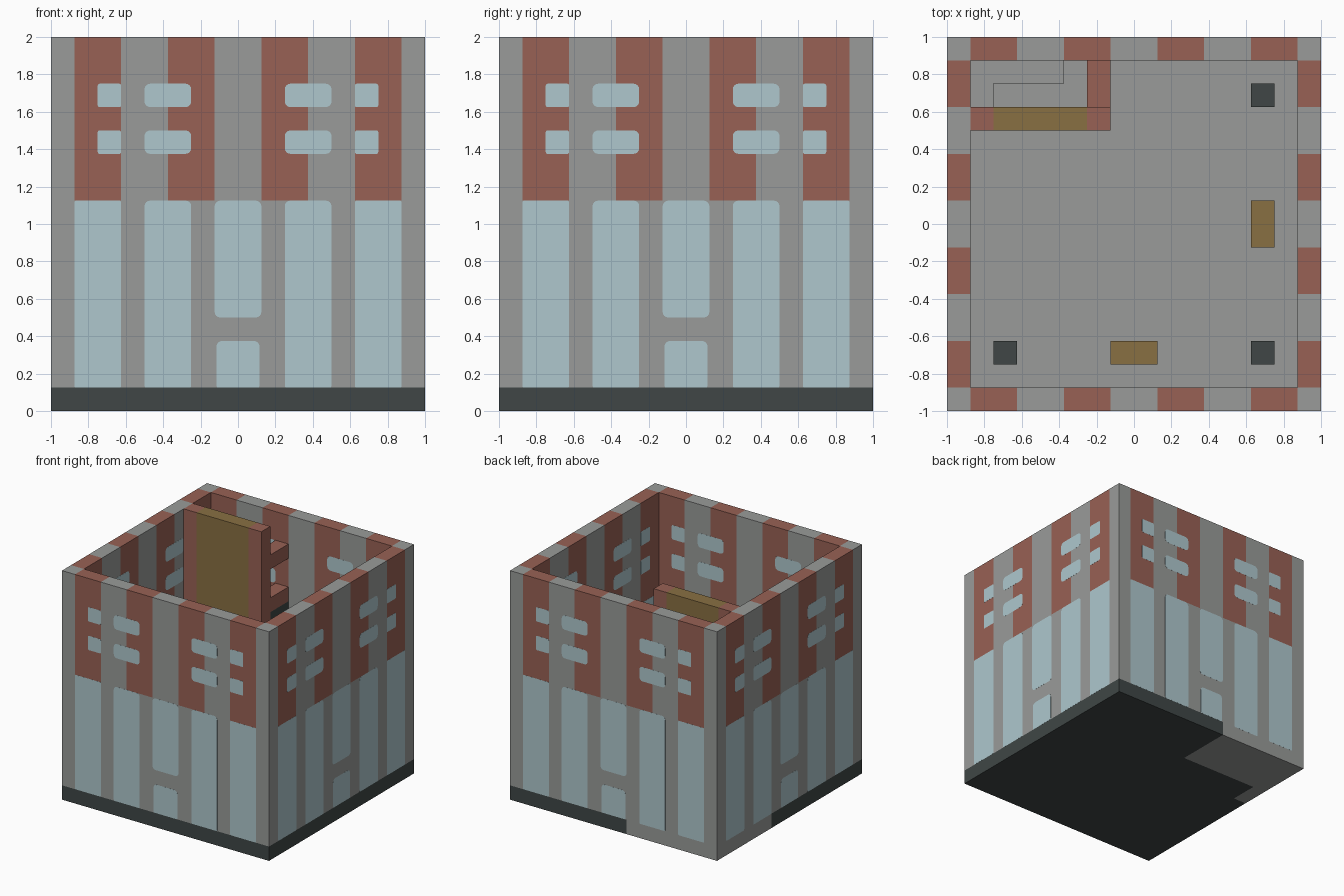
import bpy, bmesh, math
from mathutils import Matrix, Vector

if "Cube" in bpy.data.objects:
    bpy.data.objects.remove(bpy.data.objects["Cube"], do_unlink=True)


def material(name, r, g, b):
    m = bpy.data.materials.new(name)
    m.use_nodes = True
    m.diffuse_color = (r, g, b, 1)
    m.node_tree.nodes["Principled BSDF"].inputs["Base Color"].default_value = (r, g, b, 1)
    return m


GREY = material("concrete grey", .32, .33, .32)
BRICK = material("brick red", .315, .12, .09)
DARK = material("dark slate", .05, .062, .061)
GLASS = material("pale blue glass", .425, .575, .615)
GOLD = material("ochre", .25, .16, .055)

U = 0.125           # module size
FLOOR = U
BAND = 9 * U        # height where the brick bands begin
INNER = 1 - U       # inner face of the walls


def finish(bm, name, mats):
    bmesh.ops.recalc_face_normals(bm, faces=bm.faces)
    me = bpy.data.meshes.new(name)
    bm.to_mesh(me)
    bm.free()
    for m in mats:
        me.materials.append(m)
    ob = bpy.data.objects.new(name, me)
    bpy.context.collection.objects.link(ob)


def add_box(bm, lo, hi):
    lo, hi = Vector(lo), Vector(hi)
    mat = Matrix.Translation((lo + hi) / 2) @ Matrix.Diagonal((*(hi - lo), 1))
    bmesh.ops.create_cube(bm, size=1, matrix=mat)


def box(name, lo, hi, mat):
    bm = bmesh.new()
    add_box(bm, lo, hi)
    finish(bm, name, [mat])


def striped(t):
    return U < abs(t) < 3 * U or 5 * U < abs(t) < INNER


def stair_corner(x, y):
    return (x < -U and y > 4 * U) or (x < -INNER and y > 2 * U)


# Open-topped building shell, cut along the colour boundaries
bm = bmesh.new()
add_box(bm, (-1, -1, 0), (1, 1, 2))
top = max(bm.faces, key=lambda f: f.calc_center_median().z)
bmesh.ops.inset_individual(bm, faces=[top], thickness=U, use_even_offset=True)
inner = bmesh.ops.extrude_discrete_faces(bm, faces=[top])["faces"][0]
for v in inner.verts:
    v.co = (math.copysign(INNER, v.co.x), math.copysign(INNER, v.co.y), FLOOR)


def cut(axis, value):
    normal = Vector((0, 0, 0))
    normal[axis] = 1
    geom = bm.verts[:] + bm.edges[:] + bm.faces[:]
    bmesh.ops.bisect_plane(bm, geom=geom, dist=1e-5, plane_co=normal * value, plane_no=normal)


for axis in (0, 1):
    for k in (-7, -5, -3, -1, 1, 3, 5, 7):
        cut(axis, k * U)
cut(1, 2 * U)
cut(1, 4 * U)
cut(2, FLOOR)
cut(2, BAND)

for f in bm.faces:
    c = f.calc_center_median()
    if c.z < FLOOR - .01:
        f.material_index = 0 if stair_corner(c.x, c.y) else 2
    elif c.z > BAND:
        along = c.y if abs(c.x) > INNER - .001 else c.x
        f.material_index = 1 if striped(along) else 0
finish(bm, "building_shell", [GREY, BRICK, DARK])


# Flush window panes on both faces of every wall, with separate top and bottom rounding
def add_pane(bm, x0, x1, z0, z1, r_top, r_low, dist, turn):
    pts = []
    corners = ((x1, z1, -1, -1, r_top), (x0, z1, 1, -1, r_top),
               (x0, z0, 1, 1, r_low), (x1, z0, -1, 1, r_low))
    for i, (cx, cz, sx, sz, r) in enumerate(corners):
        for s in range(5):
            a = (i + s / 4) * math.pi / 2
            pts.append((cx + r * (sx + math.cos(a)), cz + r * (sz + math.sin(a))))
    half = .0006
    near = [bm.verts.new(turn @ Vector((x, -dist - half, z))) for x, z in pts]
    far = [bm.verts.new(turn @ Vector((x, -dist + half, z))) for x, z in pts]
    bm.faces.new(near)
    bm.faces.new(far[::-1])
    for i in range(len(pts)):
        j = (i + 1) % len(pts)
        bm.faces.new((near[j], near[i], far[i], far[j]))


ROUND, CRISP = .03, .01
panes = [(-U, U, 4 * U, BAND, ROUND, ROUND),
         (-U + .01, U - .01, U, 3 * U, ROUND, CRISP)]
for s in (-1, 1):
    for a, b, r in ((2, 4, ROUND), (5, 7, CRISP)):
        x0, x1 = sorted((s * a * U, s * b * U))
        panes.append((x0, x1, U, BAND, r, CRISP))
    for a, b, r in ((2, 4, ROUND), (5, 6, CRISP)):
        x0, x1 = sorted((s * a * U, s * b * U))
        for row in (11, 13):
            panes.append((x0, x1, row * U, (row + 1) * U, r, r))

for i, side in enumerate(("front", "left", "back", "right")):
    turn = Matrix.Rotation(i * math.pi / 2, 3, "Z")
    bm = bmesh.new()
    for p in panes:
        add_pane(bm, *p, 1, turn)
        add_pane(bm, *p, INNER, turn)
    finish(bm, side + "_windows", [GLASS])

# Stair tower: brick screen wall with an ochre centre panel
y0, y1 = 4 * U, 5 * U
box("tower_screen_outer", (-7 * U, y0, FLOOR), (-6 * U, y1, 2), BRICK)
box("tower_screen_panel", (-6 * U, y0, FLOOR), (-2 * U, y1, 2), GOLD)
box("tower_screen_inner", (-2 * U, y0, FLOOR), (-U, y1, 2), BRICK)

# Tower side: two brick rails above a dark panel
for name, z in (("upper", 13), ("lower", 10)):
    box(name + "_tower_rail", (-2 * U, y1, z * U), (-U, INNER, (z + 1) * U), BRICK)
box("tower_side_panel", (-2 * U, y1, FLOOR), (-U, INNER, 10 * U), DARK)

# Raised landing inside the tower
box("landing_back", (-7 * U, 6 * U, FLOOR), (-3 * U, INNER, 2 * U), GREY)
box("landing_side", (-7 * U, y1, FLOOR), (-6 * U, 6 * U, 2 * U), GREY)

# Floor fittings
for name, x, y in (("front_left", 5, -6), ("front_right", -6, -6), ("back_left", 5, 5)):
    box(name + "_corner_block", (x * U, y * U, FLOOR), ((x + 1) * U, (y + 1) * U, 3 * U), DARK)
box("front_bench", (-U, -6 * U, FLOOR), (U, -5 * U, 3 * U), GOLD)
box("left_bench", (5 * U, -U, FLOOR), (6 * U, U, 3 * U), GOLD)
